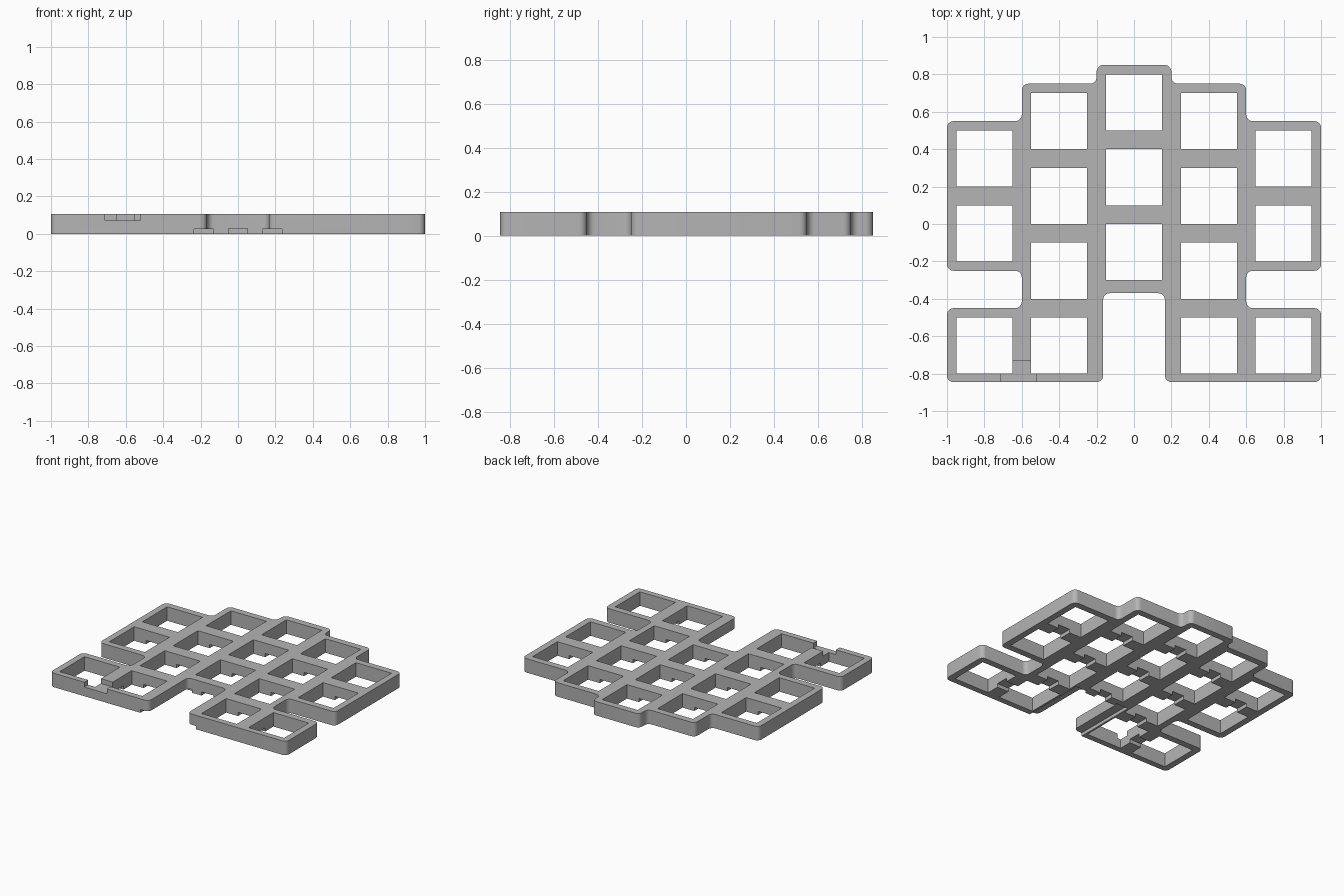
import bpy, bmesh
from mathutils import Matrix, Vector

if "Cube" in bpy.data.objects:
    bpy.data.objects.remove(bpy.data.objects["Cube"], do_unlink=True)

HEIGHT = 0.107
CELL = 0.3

grey = bpy.data.materials.new("plain_grey")
grey.use_nodes = True
colour = (0.46, 0.46, 0.46, 1)
grey.diffuse_color = colour
grey.node_tree.nodes["Principled BSDF"].inputs["Base Color"].default_value = colour


def new_object(name, bm):
    mesh = bpy.data.meshes.new(name)
    bm.normal_update()
    bm.to_mesh(mesh)
    bm.free()
    mesh.materials.append(grey)
    obj = bpy.data.objects.new(name, mesh)
    bpy.context.collection.objects.link(obj)
    return obj


def add_box(bm, x0, x1, y0, y1, z0, z1):
    size = Vector((x1 - x0, y1 - y0, z1 - z0))
    mid = Vector((x0 + x1, y0 + y1, z0 + z1)) / 2
    bmesh.ops.create_cube(bm, size=1, matrix=Matrix.Translation(mid) @ Matrix.Diagonal(size.to_4d()))


def cut(target, name, boxes):
    bm = bmesh.new()
    for box in boxes:
        add_box(bm, *box)
    cutter = new_object(name, bm)
    cutter.hide_render = True
    mod = target.modifiers.new(name, "BOOLEAN")
    mod.operation = "DIFFERENCE"
    mod.solver = "EXACT"
    mod.object = cutter
    bpy.ops.object.modifier_apply(modifier=mod.name)
    bpy.data.objects.remove(cutter, do_unlink=True)


# Stepped outline of the plate: one half, mirrored, with every corner rounded
half = [(0.165, -0.37), (0.165, -0.845), (1, -0.845), (1, -0.45), (0.6, -0.45),
        (0.6, -0.25), (1, -0.25), (1, 0.55), (0.6, 0.55), (0.6, 0.75),
        (0.2, 0.75), (0.2, 0.85)]
outline = half + [(-x, y) for x, y in reversed(half)]
bm = bmesh.new()
face = bm.faces.new([bm.verts.new((x, y, 0)) for x, y in outline])
bmesh.ops.bevel(bm, geom=bm.verts[:], offset=0.035, segments=6, profile=0.5, affect="VERTICES")
top = bmesh.ops.extrude_face_region(bm, geom=bm.faces[:])["geom"]
bmesh.ops.translate(bm, verts=[v for v in top if isinstance(v, bmesh.types.BMVert)], vec=(0, 0, HEIGHT))
bmesh.ops.recalc_face_normals(bm, faces=bm.faces[:])
plate = new_object("grid_plate", bm)
bpy.context.view_layer.objects.active = plate
plate.select_set(True)

# Square openings: lower edges for each column
columns = {0: (0.5, 0.1, -0.3), 0.4: (0.4, 0, -0.4, -0.8), 0.8: (0.2, -0.2, -0.8)}
holes = []
for x, rows in columns.items():
    for cx in {x, -x}:
        holes += [(cx - CELL / 2, cx + CELL / 2, y, y + CELL, -0.1, 0.3) for y in rows]
cut(plate, "openings", holes)

# Shallow wiring channels on the underside, across the bars
bars = [(0, 0.45), (0, 0.05), (0, -0.335), (0.4, 0.35), (0.4, -0.05), (0.4, -0.45), (0.8, 0.15)]
channels = []
for x, y in bars:
    for cx in {x, -x}:
        channels.append((cx - 0.05, cx + 0.05, y - 0.08, y + 0.08, -0.1, 0.028))
for s in (-1, 1):
    mid = s * 0.6
    channels.append((mid - 0.08, mid + 0.08, -0.7, -0.6, -0.1, 0.028))
    leg = s * 0.1825
    channels.append((leg - 0.0525, leg + 0.0525, -0.9, -0.345, -0.1, 0.025))
cut(plate, "wiring_channels", channels)

# Notch in the top of the front wall
cut(plate, "cable_notch", [(-0.71, -0.52, -0.9, -0.73, 0.07, 0.3)])

bpy.ops.object.shade_smooth_by_angle(angle=0.6)
